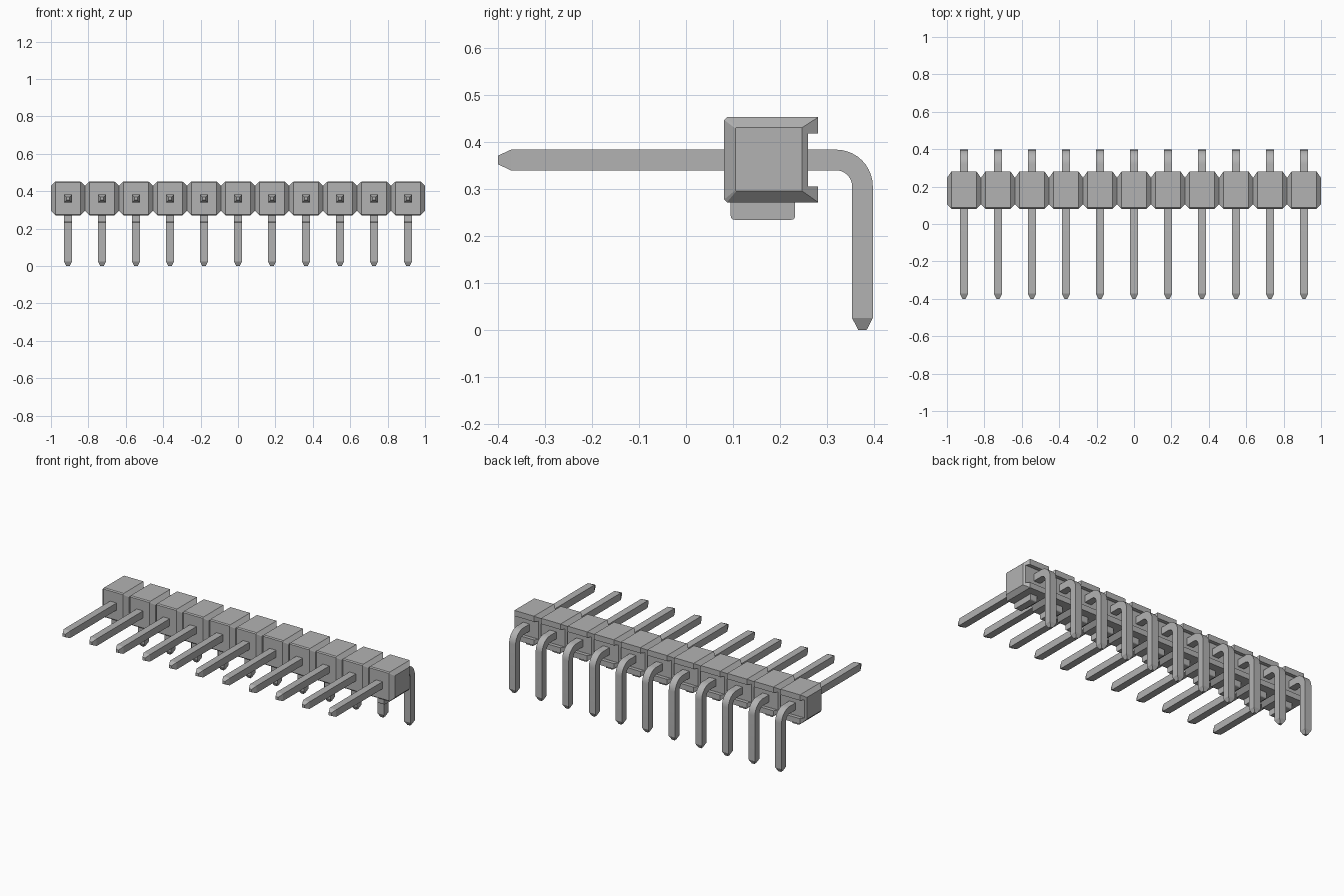
import bpy, bmesh, math

cube = bpy.data.objects.get("Cube")
if cube:
    bpy.data.objects.remove(cube)

COUNT = 11
PITCH = 2 / COUNT
CENTRES = [(i - (COUNT - 1) / 2) * PITCH for i in range(COUNT)]

grey = bpy.data.materials.new("plain grey")
grey.use_nodes = True
COLOUR = (0.45, 0.45, 0.45, 1)
grey.diffuse_color = COLOUR
grey.node_tree.nodes["Principled BSDF"].inputs["Base Color"].default_value = COLOUR


def loft(name, rings):
    """Skin a closed solid through rings of equal point count."""
    bm = bmesh.new()
    loops = [[bm.verts.new(p) for p in ring] for ring in rings]
    n = len(loops[0])
    for a, b in zip(loops, loops[1:]):
        for i in range(n):
            j = (i + 1) % n
            bm.faces.new((a[i], a[j], b[j], b[i]))
    bm.faces.new(loops[0])
    bm.faces.new(loops[-1])
    bmesh.ops.recalc_face_normals(bm, faces=bm.faces)
    mesh = bpy.data.meshes.new(name)
    bm.to_mesh(mesh)
    bm.free()
    mesh.materials.append(grey)
    obj = bpy.data.objects.new(name, mesh)
    bpy.context.collection.objects.link(obj)
    return obj


def box_ring(x, y0, y1, z0, z1, r):
    """Rectangle across x with its two front corners eased."""
    return [(x, y0, z0 + r), (x, y0 + r, z0), (x, y1, z0),
            (x, y1, z1), (x, y0 + r, z1), (x, y0, z1 - r)]


def activate(obj):
    bpy.ops.object.select_all(action="DESELECT")
    obj.select_set(True)
    bpy.context.view_layer.objects.active = obj


# Housing: one strip, full section at each pin, waisted between pins
def waist(x):
    return box_ring(x, 0.105, 0.247, 0.295, 0.43, 0.002)


rings = [waist(-1)]
for c in CENTRES:
    rings += [box_ring(c + s * 0.067, 0.081, 0.281, 0.271, 0.452, 0.006) for s in (-1, 1)]
    rings.append(waist(c + PITCH / 2))
housing = loft("housing", rings)

# Channel along the back of the housing
cutter = loft("channel_cutter", [box_ring(x, 0.259, 0.35, 0.305, 0.417, 0.0005) for x in (-1.1, 1.1)])
cutter.hide_render = True
activate(housing)
cut = housing.modifiers.new("back channel", "BOOLEAN")
cut.operation = "DIFFERENCE"
cut.solver = "EXACT"
cut.object = cutter
bpy.ops.object.modifier_apply(modifier=cut.name)
bpy.data.objects.remove(cutter)

# Pin path: (y, z, angle of travel, half width)
HALF, TIP = 0.022, 0.009
AXIS_Z, LEG_Y, BEND = 0.361, 0.375, 0.056
path = [(-0.4, AXIS_Z, 0, TIP), (-0.372, AXIS_Z, 0, HALF)]
for k in range(11):
    a = math.pi / 2 * k / 10
    path.append((LEG_Y - BEND + BEND * math.sin(a),
                 AXIS_Z - BEND + BEND * math.cos(a), a, HALF))
path += [(LEG_Y, 0.025, math.pi / 2, HALF), (LEG_Y, 0, math.pi / 2, TIP)]


def pin_ring(y, z, a, h):
    return [(sx * h, y + s * h * math.sin(a), z + s * h * math.cos(a))
            for sx, s in ((-1, -1), (1, -1), (1, 1), (-1, 1))]


pin = loft("pin_1", [pin_ring(*p) for p in path])
activate(pin)
bpy.ops.object.shade_smooth_by_angle(angle=math.radians(20))

# Standoff foot: narrow tab below the housing with rounded lower corners
foot_rings = []
for x in (-0.022, 0.022):
    ring = [(x, 0.095, 0.3), (x, 0.232, 0.3)]
    for cy, start in ((0.224, 0), (0.103, 90)):
        for d in (0, 30, 60, 90):
            a = math.radians(start + d)
            ring.append((x, cy + 0.008 * math.cos(a), 0.242 - 0.008 * math.sin(a)))
    foot_rings.append(ring)
foot = loft("foot_1", foot_rings)

# Repeat pins and feet along the strip
for source, label in ((pin, "pin"), (foot, "foot")):
    source.location.x = CENTRES[0]
    for i, c in enumerate(CENTRES[1:], 2):
        copy = source.copy()
        copy.name = f"{label}_{i}"
        copy.location.x = c
        bpy.context.collection.objects.link(copy)
